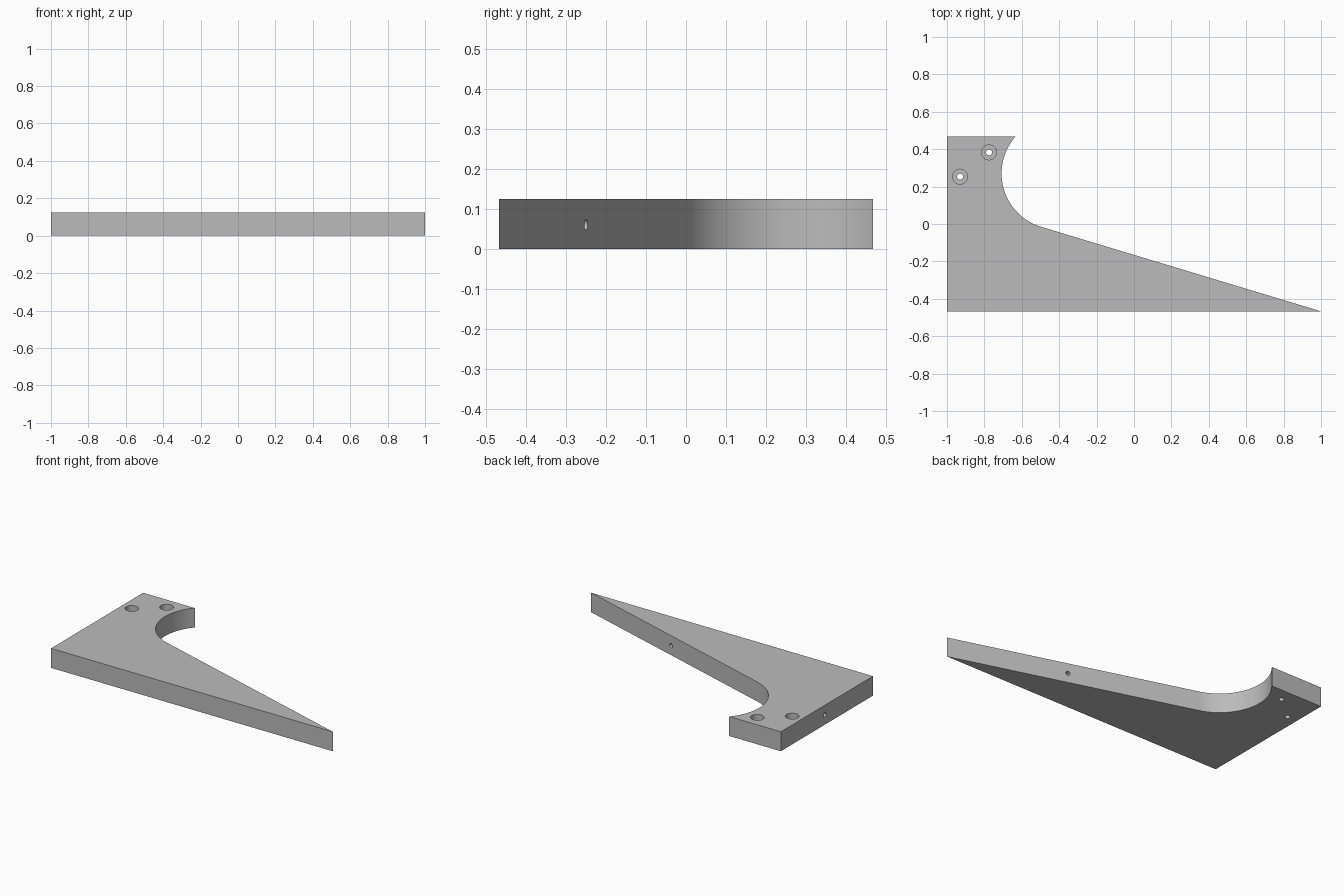
import bpy, bmesh, math
from mathutils import Vector

if "Cube" in bpy.data.objects:
    bpy.data.objects.remove(bpy.data.objects["Cube"], do_unlink=True)

HEIGHT = 0.125
HALF_Y = 0.467
RADIUS = 0.298
CENTRE = Vector((-0.41, 0.27))
SLOPE_NORMAL = Vector((0.289, 0.957)).normalized()

grey = bpy.data.materials.new("plain grey")
grey.use_nodes = True
colour = (0.5, 0.5, 0.5, 1)
grey.diffuse_color = colour
grey.node_tree.nodes["Principled BSDF"].inputs["Base Color"].default_value = colour

# Outline: square-ended arm, concave arc, tangent slope to a pointed tip
start = math.pi - math.asin((HALF_Y - CENTRE.y) / RADIUS)
end = math.atan2(-SLOPE_NORMAL.y, -SLOPE_NORMAL.x) + 2 * math.pi
STEPS = 48
arc = []
for i in range(STEPS + 1):
    a = start + (end - start) * i / STEPS
    arc.append((CENTRE.x + RADIUS * math.cos(a), CENTRE.y + RADIUS * math.sin(a)))
arc[0] = (arc[0][0], HALF_Y)
outline = [(-1, HALF_Y), (-1, -HALF_Y), (1, -HALF_Y)] + arc[::-1]

# Flat bracket plate
bm = bmesh.new()
base = bm.faces.new([bm.verts.new((x, y, 0)) for x, y in outline])
top = bmesh.ops.extrude_face_region(bm, geom=[base])["geom"]
bmesh.ops.translate(bm, vec=(0, 0, HEIGHT),
                    verts=[v for v in top if isinstance(v, bmesh.types.BMVert)])
bmesh.ops.recalc_face_normals(bm, faces=bm.faces)
mesh = bpy.data.meshes.new("bracket_plate")
bm.to_mesh(mesh)
bm.free()
plate = bpy.data.objects.new("bracket_plate", mesh)
bpy.context.collection.objects.link(plate)
mesh.materials.append(grey)
bpy.context.view_layer.objects.active = plate


def drill(mouth, direction, radius, depth):
    """Cut a round hole inward from a point on the surface."""
    direction = Vector(direction).normalized()
    overlap = 0.02
    middle = Vector(mouth) + direction * (depth - overlap) / 2
    bpy.ops.mesh.primitive_cylinder_add(
        vertices=32, radius=radius, depth=depth + overlap, location=middle,
        rotation=direction.to_track_quat('Z', 'Y').to_euler())
    cutter = bpy.context.object
    cutter.hide_render = True
    cutter.data.materials.append(grey)
    bpy.context.view_layer.objects.active = plate
    mod = plate.modifiers.new("hole", 'BOOLEAN')
    mod.operation = 'DIFFERENCE'
    mod.solver = 'EXACT'
    mod.object = cutter
    bpy.ops.object.modifier_apply(modifier=mod.name)
    bpy.data.objects.remove(cutter, do_unlink=True)


# Counterbored screw holes in the arm
for x, y in ((-0.93, 0.253), (-0.775, 0.383)):
    drill((x, y, HEIGHT), (0, 0, -1), 0.04, 0.07)
    drill((x, y, HEIGHT), (0, 0, -1), 0.016, HEIGHT + 0.02)

# Blind pin holes in the outer side and the slope
drill((-1, 0.02, HEIGHT / 2), (1, 0, 0), 0.0135, 0.15)
along = Vector((SLOPE_NORMAL.y, -SLOPE_NORMAL.x))
tangent = CENTRE - SLOPE_NORMAL * RADIUS
spot = tangent + along * ((tangent.y + 0.25) / -along.y)
drill((spot.x, spot.y, HEIGHT / 2 - 0.002), (-SLOPE_NORMAL.x, -SLOPE_NORMAL.y, 0), 0.0135, 0.12)

bpy.ops.object.select_all(action='DESELECT')
plate.select_set(True)
bpy.ops.object.shade_smooth_by_angle(angle=math.radians(30))
